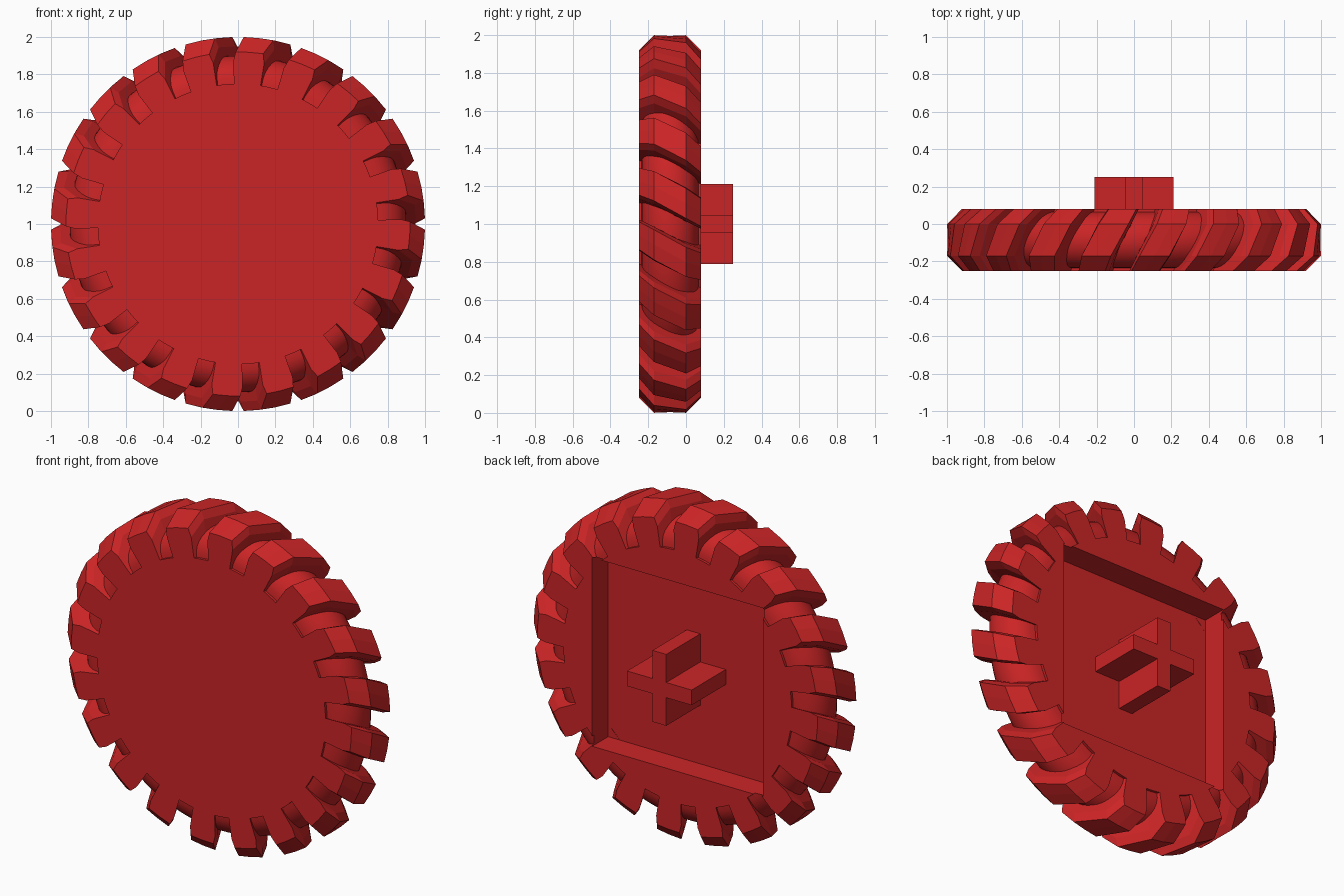
import bpy, bmesh, math

FRONT, BACK = -0.25, 0.08
MID = (FRONT + BACK) / 2
LUGS = 20

if "Cube" in bpy.data.objects:
    bpy.data.objects.remove(bpy.data.objects["Cube"])

red = bpy.data.materials.new("red")
red.use_nodes = True
colour = (0.6, 0.018, 0.019, 1)
red.diffuse_color = colour
red.node_tree.nodes["Principled BSDF"].inputs["Base Color"].default_value = colour


def finish(name, bm):
    bmesh.ops.recalc_face_normals(bm, faces=bm.faces)
    mesh = bpy.data.meshes.new(name)
    bm.to_mesh(mesh)
    bm.free()
    mesh.materials.append(red)
    obj = bpy.data.objects.new(name, mesh)
    bpy.context.collection.objects.link(obj)
    return obj


def polar(r, a, y):
    """Point on the wheel, angle measured clockwise from the top."""
    return (r * math.sin(a), y, 1 + r * math.cos(a))


def activate(obj):
    bpy.ops.object.select_all(action='DESELECT')
    obj.select_set(True)
    bpy.context.view_layer.objects.active = obj


def prism(name, outline, y0, y1):
    """Extrude an x, z outline along y."""
    bm = bmesh.new()
    face = bm.faces.new([bm.verts.new((x, y0, 1 + z)) for x, z in outline])
    new = bmesh.ops.extrude_face_region(bm, geom=[face])["geom"]
    verts = [v for v in new if isinstance(v, bmesh.types.BMVert)]
    bmesh.ops.translate(bm, verts=verts, vec=(0, y1 - y0, 0))
    return finish(name, bm)


# Tyre body: flat disc with a rounded rim, revolved around the axle
rim, bulge, steps, around = 0.75, 0.15, 16, 120
profile = [(rim, FRONT)]
for i in range(steps + 1):
    t = math.pi * (i / steps - 0.5)
    profile.append((rim + bulge * math.cos(t), MID + bulge * math.sin(t)))
profile.append((rim, BACK))
bm = bmesh.new()
rings = [[bm.verts.new(polar(r, math.tau * k / around, y)) for k in range(around)]
         for r, y in profile]
for a, b in zip(rings, rings[1:]):
    for k in range(around):
        n = (k + 1) % around
        bm.faces.new((a[k], a[n], b[n], b[k]))
bm.faces.new(rings[0])
bm.faces.new(rings[-1])
tyre_body = finish("tyre_body", bm)

# Slanted tread lugs: chamfered blocks swept across the tyre
bm = bmesh.new()
stations = [(FRONT, 0.92), (FRONT + 0.08, 1.0), (BACK - 0.08, 1.0), (BACK, 0.92)]
for k in range(LUGS):
    centre = math.tau * (k + 0.5) / LUGS
    sections = []
    for y, top in stations:
        a = centre + 0.55 * (y - MID)
        shape = [(0.74, -0.095), (top - 0.05, -0.095), (top, -0.08), (top, 0),
                 (top, 0.08), (top - 0.05, 0.095), (0.74, 0.095)]
        sections.append([bm.verts.new(polar(r, a + d, y)) for r, d in shape])
    for s, t in zip(sections, sections[1:]):
        for i in range(len(s)):
            j = (i + 1) % len(s)
            bm.faces.new((s[i], s[j], t[j], t[i]))
    bm.faces.new(sections[0])
    bm.faces.new(sections[-1])
tread_lugs = finish("tread_lugs", bm)

# Square recess cut into the back
h, floor = 0.56, -0.07
cutter = prism("recess_cutter", [(-h, -h), (h, -h), (h, h), (-h, h)], floor, 0.2)
cutter.hide_render = True
for obj in (tyre_body, tread_lugs):
    activate(obj)
    mod = obj.modifiers.new("recess", 'BOOLEAN')
    mod.operation = 'DIFFERENCE'
    mod.solver = 'EXACT'
    mod.object = cutter
    bpy.ops.object.modifier_apply(modifier=mod.name)
bpy.data.objects.remove(cutter)

activate(tyre_body)
bpy.ops.object.shade_smooth_by_angle(angle=math.radians(30))

# Cross-shaped axle peg standing on the recess floor
arm, w = 0.212, 0.045
corner = [(w, w), (w, arm), (-w, arm)]
outline = []
for q in range(4):
    for x, z in corner:
        outline.append((x, z))
    corner = [(-z, x) for x, z in corner]
prism("axle_peg", outline, floor - 0.01, 0.25)
